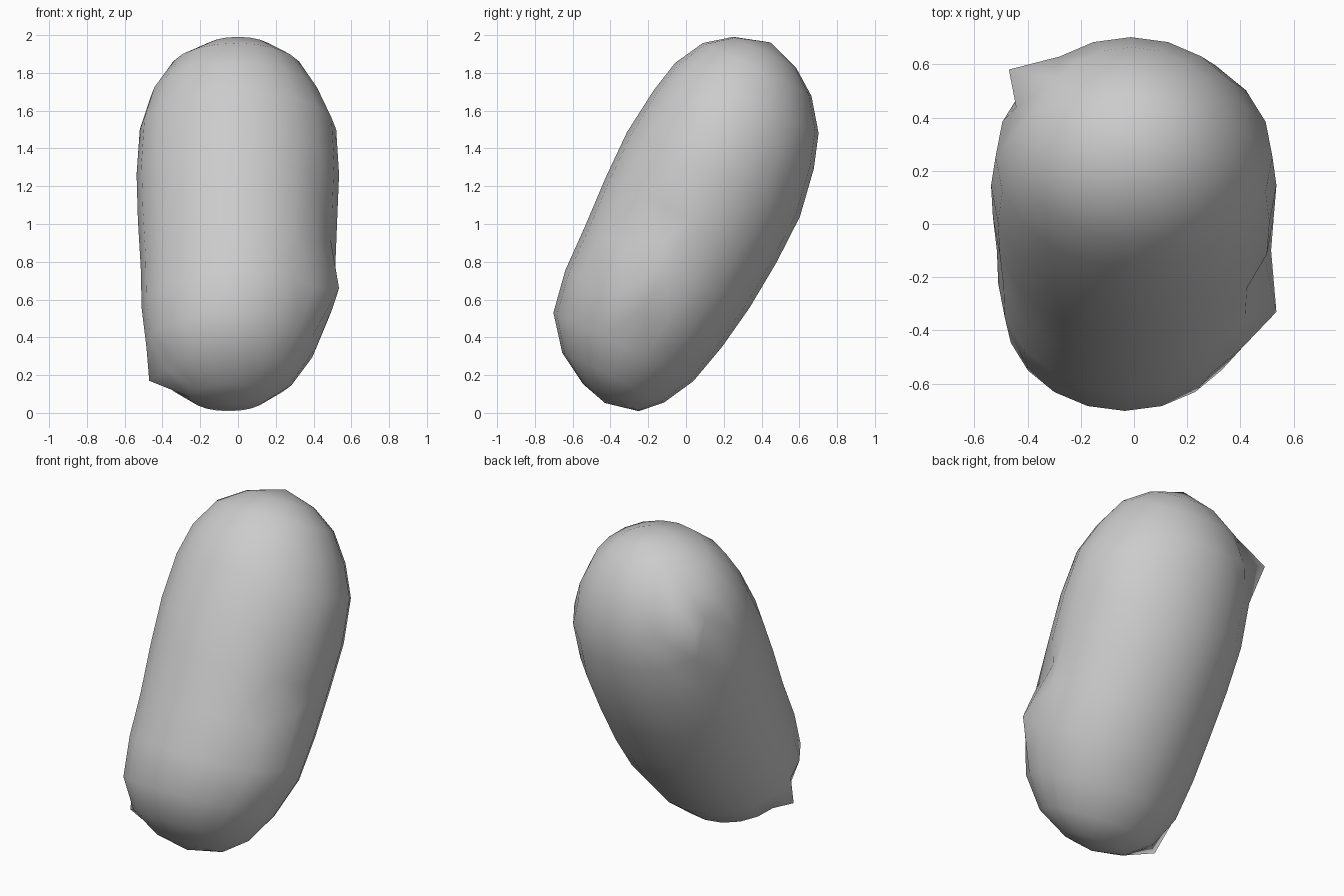
import bpy, bmesh
from math import radians, sin, cos, tau
from mathutils import Vector, Matrix

if "Cube" in bpy.data.objects:
    bpy.data.objects.remove(bpy.data.objects["Cube"], do_unlink=True)

SIDES = 20
TILT = radians(-26)

# Cross-sections along the axis: height, right edge, left edge, front edge, back edge
SECTIONS = [
    (-1.0, -.25, .15, -.12, .21),
    (-.9, -.4, .3, -.29, .31),
    (-.73, -.485, .415, -.425, .4),
    (-.5, -.51, .5, -.467, .457),
    (-.25, -.515, .515, -.475, .497),
    (.03, -.53, .525, -.49, .52),
    (.3, -.537, .535, -.494, .525),
    (.56, -.52, .52, -.464, .48),
    (.74, -.465, .44, -.426, .42),
    (.9, -.36, .34, -.34, .3),
    (1.0, -.2, .2, -.21, .16),
]
BOTTOM_TIP = (-.05, .03, -1.04)
TOP_TIP = (.01, -.02, 1.06)

# Plain grey surface
grey = bpy.data.materials.new("plain_grey")
grey.use_nodes = True
grey.diffuse_color = (0.6, 0.6, 0.6, 1)
grey.node_tree.nodes["Principled BSDF"].inputs["Base Color"].default_value = (0.6, 0.6, 0.6, 1)

bm = bmesh.new()


def section(height, right, left, front, back):
    """One oval ring of the body."""
    centre = Vector((right + left, front + back, 2 * height)) / 2
    angles = [tau * i / SIDES for i in range(SIDES)]
    return [bm.verts.new(centre + Vector((cos(a) * (left - right) / 2,
                                          sin(a) * (back - front) / 2, 0)))
            for a in angles]


def pull(target):
    """Move the closest surface point onto the target, as a small lump or dent."""
    target = Vector(target)
    min(bm.verts, key=lambda v: (v.co - target).length).co = target


# Barrel-shaped body with rounded ends
rings = [section(*s) for s in SECTIONS]
for lower, upper in zip(rings, rings[1:]):
    for i in range(SIDES):
        j = (i + 1) % SIDES
        bm.faces.new((lower[i], lower[j], upper[j], upper[i]))
for ring, tip in ((rings[0], BOTTOM_TIP), (rings[-1], TOP_TIP)):
    point = bm.verts.new(tip)
    for i in range(SIDES):
        bm.faces.new((ring[i], ring[(i + 1) % SIDES], point))

# Lean backwards and stand on the ground
bmesh.ops.transform(bm, verts=bm.verts,
                    matrix=Matrix.Translation((0, 0, 1)) @ Matrix.Rotation(TILT, 4, "X"))

# Lumps
pull((-0.47, 0.58, 1.60))
pull((0.535, -0.33, 0.66))
pull((-0.47, -0.38, 0.17))
# Dent
pull((0.49, -0.12, 0.92))

bmesh.ops.triangulate(bm, faces=bm.faces[:])
bmesh.ops.recalc_face_normals(bm, faces=bm.faces[:])
for f in bm.faces:
    f.smooth = True

mesh = bpy.data.meshes.new("capsule_body")
bm.to_mesh(mesh)
bm.free()
mesh.materials.append(grey)
body = bpy.data.objects.new("capsule_body", mesh)
bpy.context.collection.objects.link(body)
